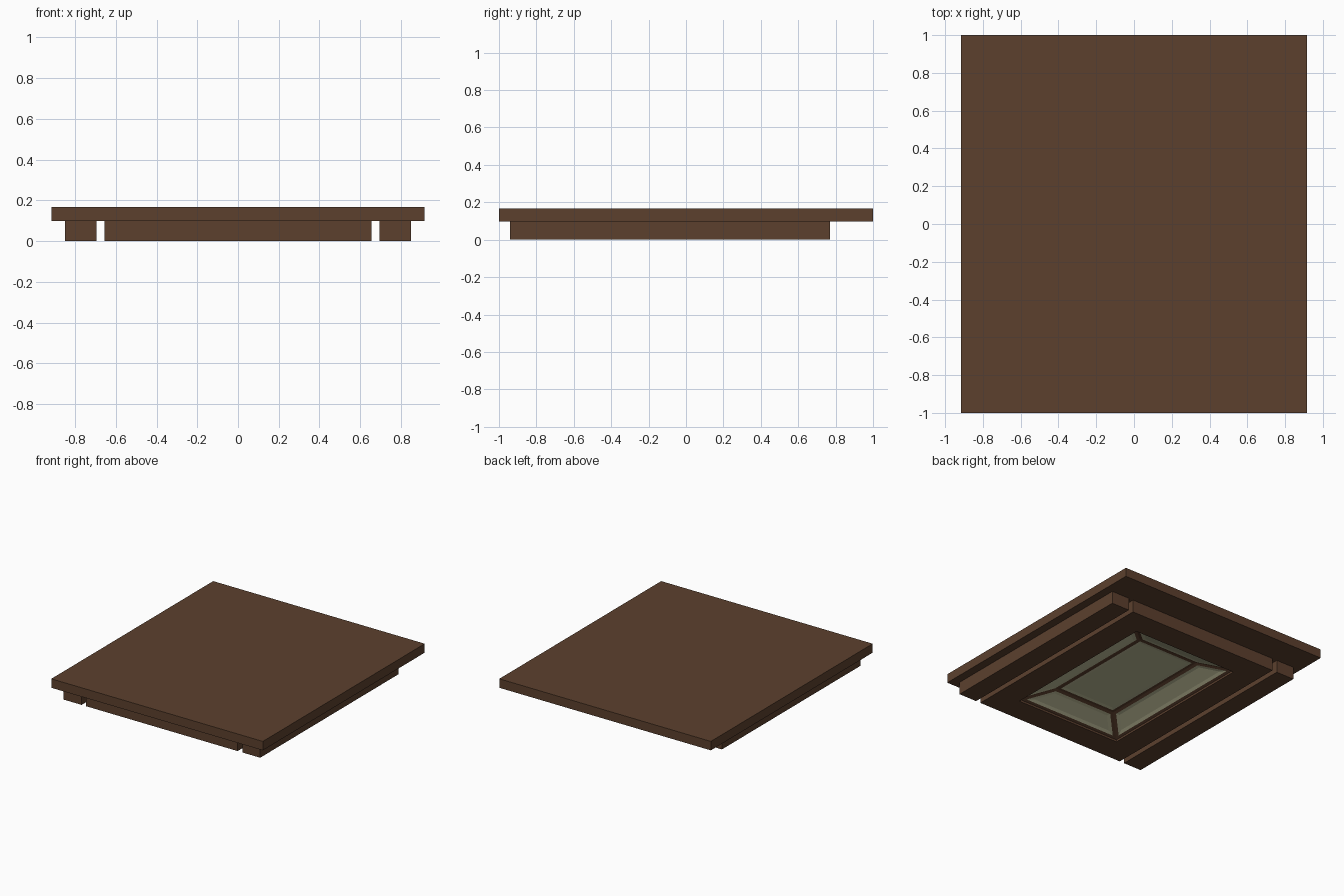
import bpy, bmesh

if "Cube" in bpy.data.objects:
    bpy.data.objects.remove(bpy.data.objects["Cube"])


def material(name, color):
    m = bpy.data.materials.new(name)
    m.diffuse_color = color
    m.use_nodes = True
    m.node_tree.nodes["Principled BSDF"].inputs["Base Color"].default_value = m.diffuse_color
    return m


wood = material("wood", (0.107, 0.051, 0.027, 1))
glass = material("glass", (0.52, 0.51, 0.32, 1))


def add_object(name, bm, *mats):
    bmesh.ops.recalc_face_normals(bm, faces=bm.faces)
    me = bpy.data.meshes.new(name)
    bm.to_mesh(me)
    bm.free()
    ob = bpy.data.objects.new(name, me)
    for m in mats:
        me.materials.append(m)
    bpy.context.collection.objects.link(ob)
    return ob


def box(name, x0, x1, y0, y1, z0, z1):
    bm = bmesh.new()
    bmesh.ops.create_cube(bm, size=1)
    for v in bm.verts:
        v.co = (x1 if v.co.x > 0 else x0,
                y1 if v.co.y > 0 else y0,
                z1 if v.co.z > 0 else z0)
    return add_object(name, bm, wood)


# Top board and the two side rails
box("top_board", -0.915, 0.915, -1, 1, 0.098, 0.168)
box("left_rail", -0.85, -0.695, -0.94, 0.77, 0, 0.098)
box("right_rail", 0.695, 0.85, -0.94, 0.77, 0, 0.098)

# Centre block: rings run from its top, down the outside, then up into the coffer
X, Y0, Y1 = 0.655, -0.94, 0.77
rings = [(0, 0.098), (0, 0), (0.2, 0), (0.2, 0.016), (0.39, 0.09)]
bm = bmesh.new()
loops = []
for inset, z in rings:
    a, b, c = X - inset, Y0 + inset, Y1 - inset
    loops.append([bm.verts.new(p) for p in
                  ((-a, b, z), (a, b, z), (a, c, z), (-a, c, z))])
panels = []
for k in range(len(loops) - 1):
    for i in range(4):
        j = (i + 1) % 4
        f = bm.faces.new((loops[k][i], loops[k][j],
                          loops[k + 1][j], loops[k + 1][i]))
        if k == 3:
            panels.append(f)
bm.faces.new(loops[0])
panels.append(bm.faces.new(loops[-1]))
bmesh.ops.recalc_face_normals(bm, faces=bm.faces)

# Glass panes: wooden border, then a shallow bevelled rim around each pane
bmesh.ops.inset_individual(bm, faces=panels, thickness=0.022, use_even_offset=True)
rim = bmesh.ops.inset_individual(bm, faces=panels, thickness=0.024,
                                 depth=-0.004, use_even_offset=True)["faces"]
for f in panels + rim:
    f.material_index = 1
add_object("coffered_block", bm, wood, glass)
